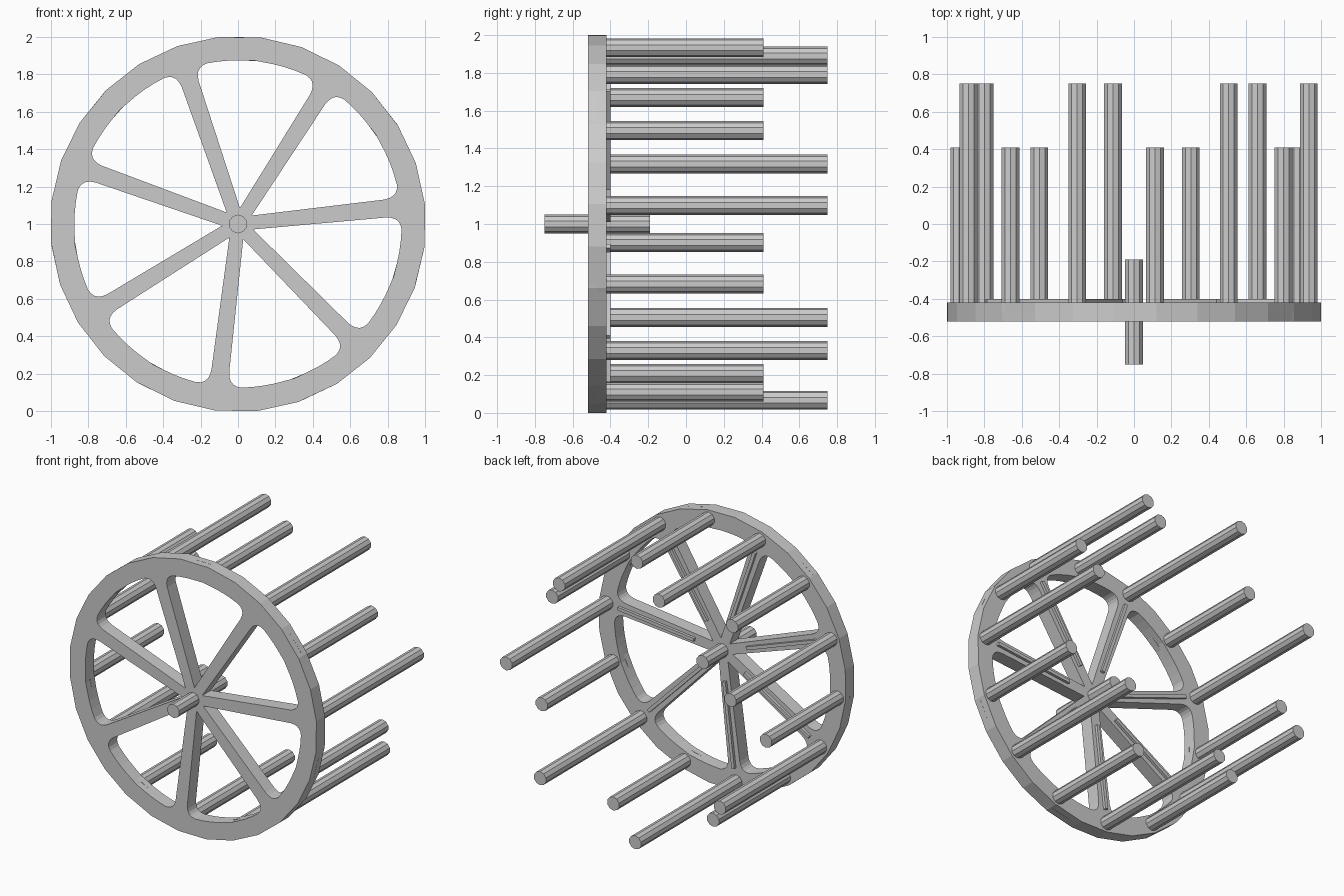
import bpy, bmesh, math
from mathutils import Matrix, Vector

cube = bpy.data.objects.get("Cube")
if cube:
    bpy.data.objects.remove(cube, do_unlink=True)

# One plain grey for everything
grey = bpy.data.materials.new("plain_grey")
grey.use_nodes = True
colour = (0.6, 0.6, 0.6, 1)
grey.diffuse_color = colour
grey.node_tree.nodes["Principled BSDF"].inputs["Base Color"].default_value = colour

COUNT = 7
STEP = 2 * math.pi / COUNT
START = math.radians(6)
HALF = STEP / 2
CENTRE_Z = 1.0
OUTER, INNER, PEG_RING = 1.005, 0.875, 0.94
FRONT, MIDDLE, BACK = -0.52, -0.47, -0.42


def polar(r, a):
    return Vector((r * math.cos(a), r * math.sin(a)))


def turn(p, a):
    return Matrix.Rotation(a, 2) @ p


def add_object(name, bm):
    bmesh.ops.recalc_face_normals(bm, faces=bm.faces)
    mesh = bpy.data.meshes.new(name)
    bm.to_mesh(mesh)
    bm.free()
    mesh.materials.append(grey)
    obj = bpy.data.objects.new(name, mesh)
    bpy.context.collection.objects.link(obj)
    return obj


def extrude_outline(bm, points, y0, y1):
    verts = [bm.verts.new((p.x, y0, p.y + CENTRE_Z)) for p in points]
    face = bm.faces.new(verts)
    out = bmesh.ops.extrude_face_region(bm, geom=[face], use_keep_orig=True)
    moved = [g for g in out["geom"] if isinstance(g, bmesh.types.BMVert)]
    bmesh.ops.translate(bm, verts=moved, vec=(0, y1 - y0, 0))


def rod(name, angle, ring, radius, y0, y1):
    p = polar(ring, angle)
    bm = bmesh.new()
    matrix = (Matrix.Translation((p.x, (y0 + y1) / 2, p.y + CENTRE_Z))
              @ Matrix.Rotation(math.pi / 2, 4, "X"))
    bmesh.ops.create_cone(bm, cap_ends=True, segments=10, radius1=radius,
                          radius2=radius, depth=y1 - y0, matrix=matrix)
    return add_object(name, bm)


def joint_arc(side, angle):
    """Rounded lap joint, listed from the inner to the outer rim."""
    top = math.radians(72)
    arc = []
    for i in range(9):
        t = top * (i / 4 - 1)
        arc.append(turn(Vector((PEG_RING + 0.065 * math.sin(t),
                                side * 0.065 * math.cos(t))), angle))
    return arc


def flank():
    """One side of the spoke, its fillet and the inner rim, for positive angles."""
    a, b = Vector((0.79, 0.048)), Vector((0.868, 0.053))
    c = polar(INNER, math.radians(8))
    pts = [polar(0.086, HALF)]
    for i in range(6):
        t = i / 5
        pts.append(a * (1 - t) ** 2 + b * 2 * t * (1 - t) + c * t * t)
    return pts + [polar(INNER, math.radians(d)) for d in (12, 16, 20)]


def segment_outline(side):
    upper = flank()
    lower = [Vector((p.x, -p.y)) for p in upper]
    ks = range(-1, 3) if side > 0 else range(-2, 2)
    rim = [polar(OUTER, k * HALF / 2) for k in ks]
    return ([Vector((0, 0))] + lower + joint_arc(side, -HALF) + rim
            + joint_arc(side, HALF)[::-1] + upper[::-1])


# Seven wheel segments with spokes, ridges and pegs
for i in range(COUNT):
    angle = START + i * STEP
    bm = bmesh.new()
    for side, y0, y1 in ((1, FRONT, MIDDLE), (-1, MIDDLE, BACK)):
        extrude_outline(bm, [turn(p, angle) for p in segment_outline(side)], y0, y1)
    add_object(f"wheel_segment_{i + 1}", bm)

    bm = bmesh.new()
    corners = [Vector((r, w)) for r, w in
               ((0.22, -0.012), (0.84, -0.012), (0.84, 0.012), (0.22, 0.012))]
    extrude_outline(bm, [turn(p, angle) for p in corners], BACK - 0.01, -0.4)
    add_object(f"spoke_ridge_{i + 1}", bm)

    rod(f"long_peg_{i + 1}", angle, PEG_RING, 0.05, BACK, 0.75)
    rod(f"short_peg_{i + 1}", angle + HALF, PEG_RING, 0.05, BACK, 0.41)

# Central axle
rod("axle", 0, 0, 0.05, -0.75, -0.19)
